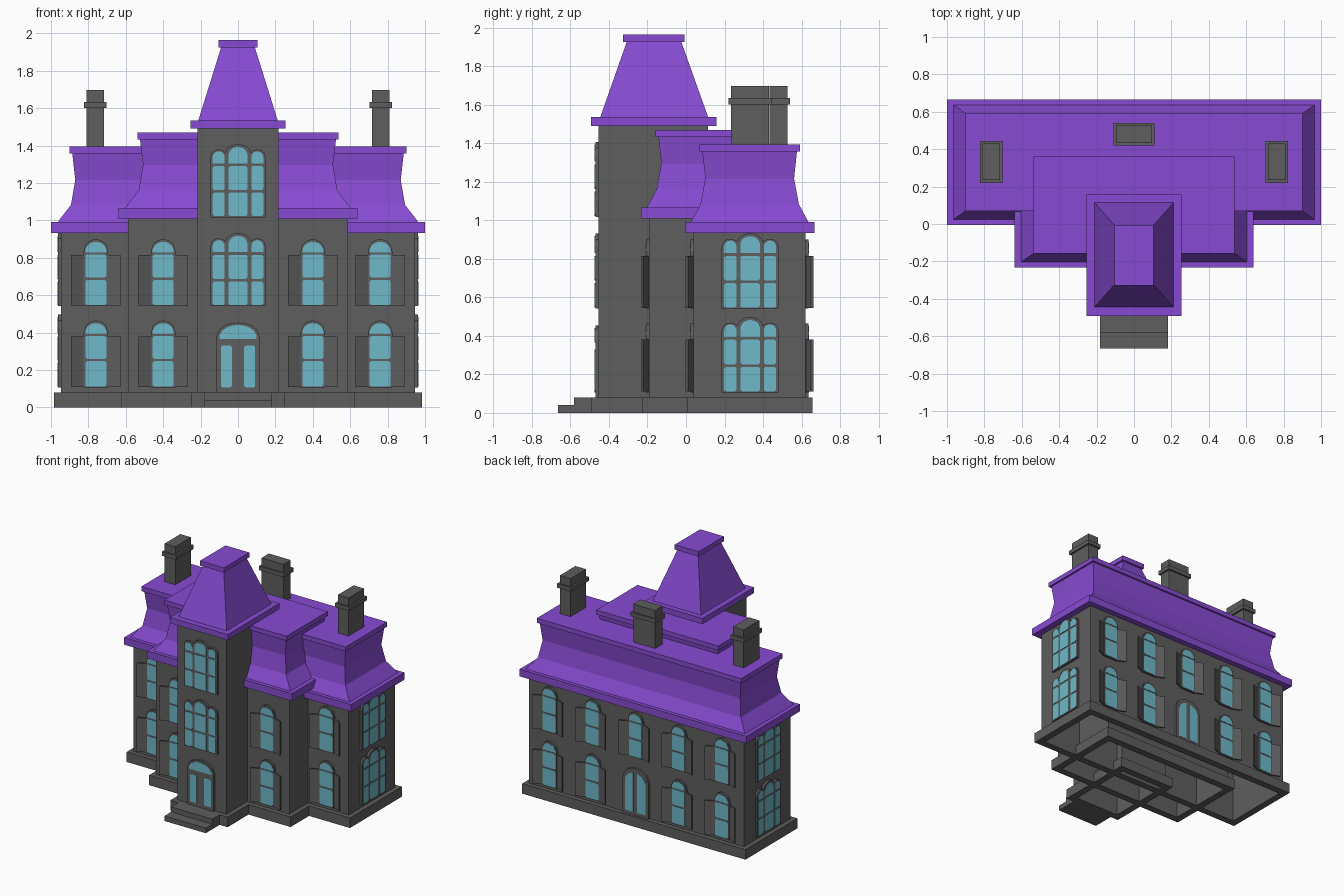
import bpy, bmesh, math
from mathutils import Vector

if "Cube" in bpy.data.objects:
    bpy.data.objects.remove(bpy.data.objects["Cube"])


def mat(name, r, g, b):
    m = bpy.data.materials.new(name)
    m.diffuse_color = (r, g, b, 1)
    m.use_nodes = True
    m.node_tree.nodes["Principled BSDF"].inputs["Base Color"].default_value = m.diffuse_color
    return m


STONE = mat("grey_stone", 0.112, 0.112, 0.112)
ROOF = mat("purple_roof", 0.242, 0.07, 0.645)
GLASS = mat("pale_blue_glass", 0.156, 0.485, 0.578)


def finish(name, bm, *mats):
    me = bpy.data.meshes.new(name)
    bm.to_mesh(me)
    bm.free()
    for m in mats:
        me.materials.append(m)
    ob = bpy.data.objects.new(name, me)
    bpy.context.collection.objects.link(ob)
    return ob


def loft(name, rings, m):
    """Stack of rectangles (x0, x1, y0, y1, z), closed at both ends."""
    bm = bmesh.new()
    vs = [[bm.verts.new(p) for p in ((a, c, z), (b, c, z), (b, d, z), (a, d, z))]
          for a, b, c, d, z in rings]
    for lo, hi in zip(vs, vs[1:]):
        for i in range(4):
            j = (i + 1) % 4
            bm.faces.new((lo[i], lo[j], hi[j], hi[i]))
    bm.faces.new(vs[0][::-1])
    bm.faces.new(vs[-1])
    return finish(name, bm, m)


def inset(r, dx, dy, z):
    return (r[0] + dx, r[1] - dx, r[2] + dy, r[3] - dy, z)


def box(name, r, z0, z1, m):
    return loft(name, [inset(r, 0, 0, z0), inset(r, 0, 0, z1)], m)


# Walls: hollow underneath, with a projecting plinth
def walls(name, r, top):
    o = 0.036
    loft(name, [inset(r, 0.02, 0.02, top - 0.02), inset(r, 0.02, 0.02, 0),
                inset(r, -o, -o, 0), inset(r, -o, -o, 0.08),
                inset(r, 0, 0, 0.08), inset(r, 0, 0, top)], STONE)


walls("main_walls", (-0.947, 0.947, 0.04, 0.62), 0.95)
walls("middle_walls", (-0.587, 0.587, -0.192, 0.40), 1.03)
walls("tower_walls", (-0.216, 0.216, -0.455, 0.115), 1.51)


# Mansard roofs with eave slab, flared slope and cap slab
def mansard(name, r, z):
    prof = [(0, 0, z[0]), (0, 0, z[1]), (0.035, 0.03, z[1]), (0.107, 0.08, z[2]),
            (0.13, 0.105, z[3]), (0.114, 0.09, z[4]), (0.1, 0.075, z[4]), (0.1, 0.075, z[5])]
    loft(name, [inset(r, *p) for p in prof], ROOF)


mansard("main_roof", (-1, 1, -0.005, 0.666), (0.933, 0.99, 1.083, 1.217, 1.357, 1.394))
mansard("middle_roof", (-0.638, 0.638, -0.233, 0.436), (1.008, 1.067, 1.16, 1.295, 1.433, 1.469))
loft("tower_roof", [(-0.255, 0.255, -0.493, 0.158, 1.49), (-0.255, 0.255, -0.493, 0.158, 1.535),
                    (-0.212, 0.212, -0.445, 0.115, 1.535), (-0.09, 0.09, -0.308, -0.024, 1.925),
                    (-0.105, 0.105, -0.328, -0.008, 1.925), (-0.105, 0.105, -0.328, -0.008, 1.963)], ROOF)


# Chimneys with a collar
def chimney(name, r):
    c = 0.014
    loft(name, [inset(r, c, c, 1.37), inset(r, c, c, 1.602), inset(r, 0, 0, 1.602),
                inset(r, 0, 0, 1.634), inset(r, c, c, 1.634), inset(r, c, c, 1.697)], STONE)


chimney("left_chimney", (-0.824, -0.702, 0.22, 0.445))
chimney("right_chimney", (0.702, 0.824, 0.22, 0.445))
chimney("back_chimney", (-0.11, 0.11, 0.42, 0.54))

# Front steps
box("lower_step", (-0.182, 0.182, -0.665, -0.45), 0, 0.04, STONE)
box("upper_step", (-0.182, 0.182, -0.582, -0.45), 0.04, 0.08, STONE)


# Wall frames: origin on the wall, u along it, d outward
class Side:
    def __init__(self, origin, u, n):
        self.o, self.u, self.n = Vector(origin), Vector(u), Vector(n)

    def at(self, u, d, z):
        return self.o + self.u * u + self.n * d + Vector((0, 0, z))


def front(y):
    return Side((0, y, 0), (1, 0, 0), (0, -1, 0))


BACK = Side((0, 0.62, 0), (-1, 0, 0), (0, 1, 0))


def prism(bm, lo, hi, mi):
    a, b = [bm.verts.new(p) for p in lo], [bm.verts.new(p) for p in hi]
    n = len(a)
    fs = [bm.faces.new(a[::-1]), bm.faces.new(b)]
    fs += [bm.faces.new((a[i], a[(i + 1) % n], b[(i + 1) % n], b[i])) for i in range(n)]
    for f in fs:
        f.material_index = mi
    bmesh.ops.recalc_face_normals(bm, faces=fs)


def panel(bm, side, cu, u0, u1, z0, top, d0, d1, mi, n=12):
    """Plate whose upper edge follows top(u)."""
    pts = [(u0, z0), (u1, z0)]
    pts += [(u1 + (u0 - u1) * i / n, top(u1 + (u0 - u1) * i / n)) for i in range(n + 1)]
    prism(bm, [side.at(cu + u, d0, z) for u, z in pts],
          [side.at(cu + u, d1, z) for u, z in pts], mi)


def arch(c, w, spring, rise):
    return lambda u: spring + rise * math.sqrt(max(0, 1 - ((u - c) / w) ** 2))


def pane(bm, side, cu, u0, u1, z0, z1):
    """Rectangular pane with clipped corners."""
    k = 0.008
    pts = [(u0 + k, z0), (u1 - k, z0), (u1, z0 + k), (u1, z1 - k),
           (u1 - k, z1), (u0 + k, z1), (u0, z1 - k), (u0, z0 + k)]
    prism(bm, [side.at(cu + u, 0.012, z) for u, z in pts],
          [side.at(cu + u, 0.019, z) for u, z in pts], 1)


D = (0.012, 0.019)


# Single arched window with two half-open shutters
def single(name, side, cu, z):
    bm = bmesh.new()
    panel(bm, side, cu, -0.066, 0.066, z - 0.005, arch(0, 0.066, z + 0.285, 0.067), 0, 0.016, 0)
    pane(bm, side, cu, -0.056, 0.056, z, z + 0.135)
    pane(bm, side, cu, -0.056, 0.056, z + 0.148, z + 0.27)
    panel(bm, side, cu, -0.056, 0.056, z + 0.281, arch(0, 0.058, z + 0.285, 0.053), *D, 1)
    for s in (-1, 1):
        plan = [(0.066, 0.002), (0.132, 0.03), (0.132, 0.042), (0.066, 0.014)]
        prism(bm, [side.at(cu + s * u, d, z - 0.002) for u, d in plan],
              [side.at(cu + s * u, d, z + 0.268) for u, d in plan], 0)
    finish(name, bm, STONE, GLASS)


# Triple window with three arched heads
def triple(name, side, cu, z):
    bm = bmesh.new()
    for c, w, h in ((-0.103, 0.032, 0.315), (0, 0.051, 0.325), (0.103, 0.032, 0.315)):
        f = w + (0.013 if c else 0.022)
        panel(bm, side, cu, c - f, c + f, z - 0.006, arch(c, f, z + h, w + 0.009), 0, 0.016, 0)
        pane(bm, side, cu, c - w, c + w, z, z + 0.127)
        pane(bm, side, cu, c - w, c + w, z + 0.14, z + 0.268)
        panel(bm, side, cu, c - w, c + w, z + 0.283,
              arch(c, w * 1.01, z + h, w if c else 0.045), *D, 1)
    finish(name, bm, STONE, GLASS)


for floor, z in (("lower", 0.112), ("upper", 0.547)):
    for s, tag in ((-1, "left"), (1, "right")):
        single(f"{floor}_{tag}_wing_window", front(0.04), s * 0.76, z)
        single(f"{floor}_{tag}_middle_window", front(-0.192), s * 0.40, z)
        single(f"{floor}_{tag}_back_outer_window", BACK, s * 0.76, z)
        single(f"{floor}_{tag}_back_inner_window", BACK, s * 0.38, z)
        triple(f"{floor}_{tag}_side_window",
               Side((s * 0.947, 0, 0), (0, s, 0), (s, 0, 0)), s * 0.333, z)
single("upper_back_centre_window", BACK, 0, 0.547)
triple("tower_middle_window", front(-0.455), 0, 0.547)
triple("tower_top_window", front(-0.455), 0, 1.022)

# Front door: fanlight above two tall panes
bm = bmesh.new()
F = front(-0.455)
panel(bm, F, 0, -0.116, 0.116, 0.08, arch(0, 0.116, 0.38, 0.073), 0, 0.016, 0)
panel(bm, F, 0, -0.098, 0.098, 0.366, arch(0, 0.1, 0.375, 0.065), *D, 1)
for u in (-0.062, 0.062):
    pane(bm, F, 0, u - 0.03, u + 0.03, 0.107, 0.33)
finish("front_door", bm, STONE, GLASS)

# Back door: a pair of half-arched panes
bm = bmesh.new()
panel(bm, BACK, 0, -0.116, 0.116, 0.08, arch(0, 0.116, 0.36, 0.093), 0, 0.016, 0)
for a, b in ((-0.09, -0.018), (0.018, 0.09)):
    panel(bm, BACK, 0, a, b, 0.107, arch(0, 0.092, 0.34, 0.08), *D, 1)
finish("back_door", bm, STONE, GLASS)
